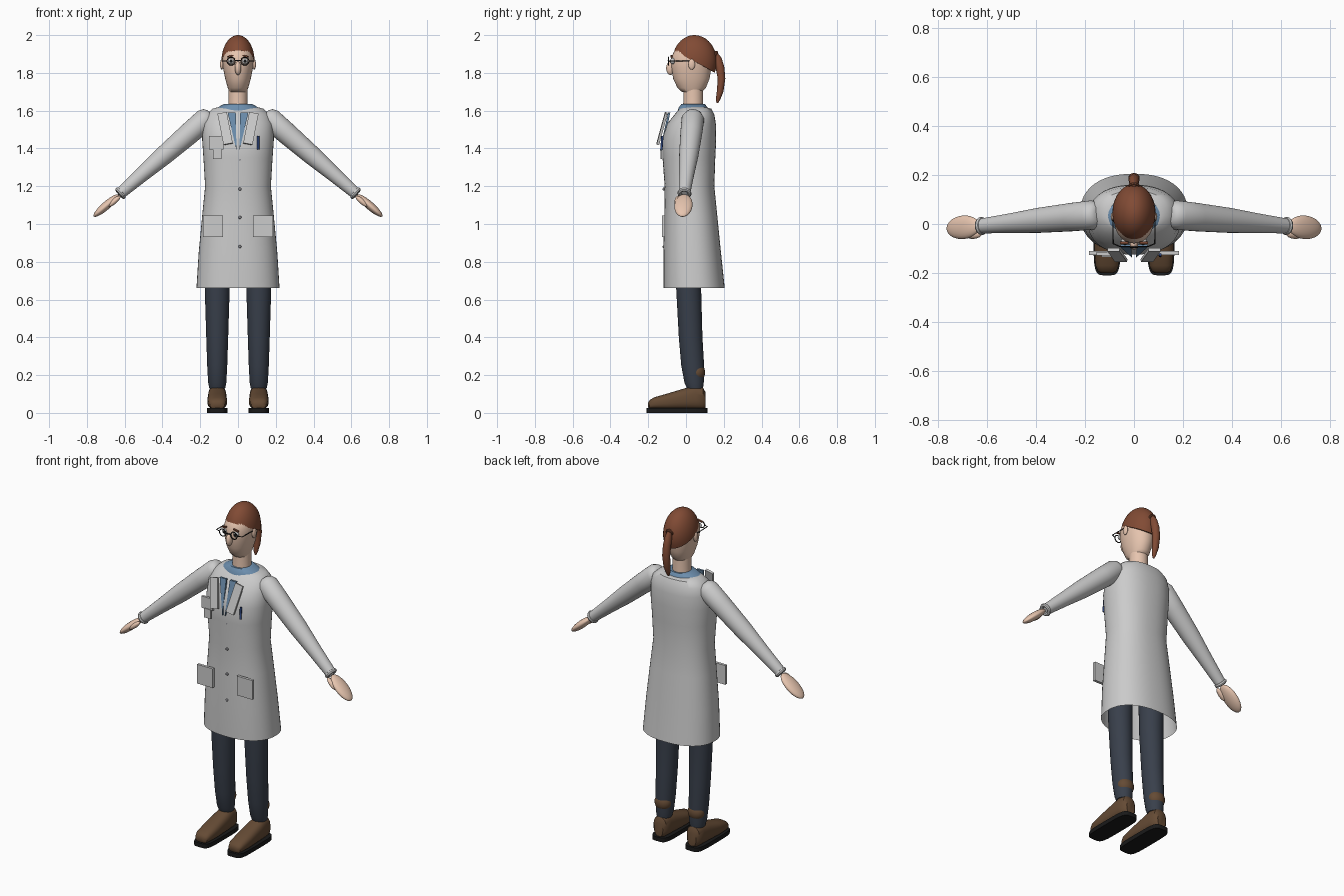
import bpy, bmesh
from math import sin, cos, pi, radians, acos
from mathutils import Vector, Matrix

if "Cube" in bpy.data.objects:
    bpy.data.objects.remove(bpy.data.objects["Cube"])

def mat(name, r, g, b):
    m = bpy.data.materials.new(name)
    m.diffuse_color = (r, g, b, 1)
    m.use_nodes = True
    m.node_tree.nodes["Principled BSDF"].inputs["Base Color"].default_value = m.diffuse_color
    return m

WHITE = mat("white_cloth", .80, .82, .79)
SKIN = mat("skin", .80, .56, .43)
HAIR = mat("hair", .22, .07, .035)
BLUE = mat("shirt_blue", .15, .27, .42)
NAVY = mat("pen_blue", .03, .07, .25)
TROUSER = mat("trouser", .04, .05, .07)
BROWN = mat("shoe_brown", .13, .07, .035)
BLACK = mat("black", .01, .01, .01)
EYE = mat("eye_white", .9, .9, .9)
GREY = mat("button_grey", .25, .25, .27)

def finish(name, bm, material, matrix=None):
    if matrix:
        bm.transform(matrix)
    bmesh.ops.recalc_face_normals(bm, faces=bm.faces)
    me = bpy.data.meshes.new(name)
    bm.to_mesh(me)
    bm.free()
    me.materials.append(material)
    ob = bpy.data.objects.new(name, me)
    bpy.context.collection.objects.link(ob)
    return ob

def skin_rings(bm, rings, caps):
    vs = [[bm.verts.new(p) for p in ring] for ring in rings]
    n = len(vs[0])
    for a, b in zip(vs, vs[1:]):
        for i in range(n):
            j = (i + 1) % n
            bm.faces.new((a[i], a[j], b[j], b[i]))
    for use, ring in zip(caps, (vs[0], vs[-1])):
        if use:
            bm.faces.new(ring)

def loft(name, rings, material, cx=0, axis='z', caps=(1, 1), e=2.0, matrix=None, n=36):
    """rings: (position along axis, half width in x, low, high of the other axis)"""
    out = []
    for t, rx, lo, hi in rings:
        ring = []
        for i in range(n):
            c, s = cos(2 * pi * i / n), sin(2 * pi * i / n)
            x = cx + rx * abs(c) ** (2 / e) * (1 if c > 0 else -1)
            o = (lo + hi) / 2 + (hi - lo) / 2 * abs(s) ** (2 / e) * (1 if s > 0 else -1)
            ring.append((x, o, t) if axis == 'z' else (x, t, o))
        out.append(ring)
    bm = bmesh.new()
    skin_rings(bm, out, caps)
    return finish(name, bm, material, matrix)

def ball(name, loc, r, material, rot=None):
    bm = bmesh.new()
    bmesh.ops.create_uvsphere(bm, u_segments=24, v_segments=14, radius=1)
    m = Matrix.Translation(loc) @ (rot or Matrix()) @ Matrix.Diagonal((*r, 1))
    return finish(name, bm, material, m)

def box(name, loc, size, material, rot=None):
    bm = bmesh.new()
    bmesh.ops.create_cube(bm, size=1)
    m = Matrix.Translation(loc) @ (rot or Matrix()) @ Matrix.Diagonal((*size, 1))
    return finish(name, bm, material, m)

def rod(name, a, b, r, material):
    a, b = Vector(a), Vector(b)
    bm = bmesh.new()
    bmesh.ops.create_cone(bm, cap_ends=True, segments=12, radius1=r, radius2=r, depth=(b - a).length)
    rot = (b - a).to_track_quat('Z', 'Y').to_matrix().to_4x4()
    return finish(name, bm, material, Matrix.Translation((a + b) / 2) @ rot)

def ring(name, R, r, material, matrix):
    bm = bmesh.new()
    path = [(R + r * cos(a * pi / 4), r * sin(a * pi / 4)) for a in range(8)]
    rows = [[(p * cos(i * pi / 14), p * sin(i * pi / 14), z) for p, z in path] for i in range(28)]
    skin_rings(bm, rows + [rows[0]], (0, 0))
    bmesh.ops.remove_doubles(bm, verts=bm.verts, dist=1e-5)
    return finish(name, bm, material, matrix)

# coat body, open at the hem
loft("coat", [(.66, .22, -.12, .205), (.85, .208, -.12, .185), (1.05, .189, -.115, .165),
              (1.2, .174, -.113, .15), (1.35, .183, -.124, .155), (1.45, .19, -.125, .16),
              (1.53, .186, -.1, .158), (1.58, .168, -.06, .15), (1.61, .135, -.035, .135),
              (1.62, .1, -.02, .1)], WHITE, caps=(0, 1), e=2.3, n=48)
# shirt collar and neck
loft("shirt_collar", [(1.59, .12, -.045, .122), (1.615, .112, -.04, .115), (1.635, .075, -.025, .1)], BLUE)
loft("neck", [(1.58, .056, -.018, .094), (1.65, .05, -.014, .09), (1.74, .05, -.014, .09)], SKIN)
# head
loft("head", [(1.695, .03, 0, .07), (1.70, .045, -.022, .085), (1.72, .054, -.045, .105),
              (1.77, .068, -.068, .125), (1.83, .08, -.078, .135), (1.88, .083, -.079, .138),
              (1.92, .075, -.06, .135), (1.96, .052, -.02, .11)], SKIN, e=2.1)
ball("nose", (0, -.083, 1.825), (.017, .022, .036), SKIN)

# hair cap with a hairline that is high in front and low behind
bm = bmesh.new()
rows = []
for k in range(13):
    row = []
    for i in range(40):
        a = 2 * pi * i / 40
        phi = radians(90 + 25 * sin(a)) * (k + .15) / 12.15
        row.append((.088 * sin(phi) * cos(a), .045 + .118 * sin(phi) * sin(a), 1.86 + .14 * cos(phi)))
    rows.append(row)
skin_rings(bm, rows, (1, 1))
finish("hair", bm, HAIR)
# ponytail
loft("ponytail", [(1.64, .004, .162, .17), (1.66, .012, .158, .182), (1.70, .019, .163, .198),
                  (1.77, .023, .168, .208), (1.83, .022, .156, .203), (1.88, .018, .14, .188),
                  (1.915, .008, .135, .16)], HAIR, n=20)
ring("hair_tie", .018, .006, HAIR, Matrix.Translation((0, .155, 1.895)) @ Matrix.Rotation(radians(60), 4, 'X'))
# glasses bridge
rod("glasses_bridge", (-.016, -.094, 1.865), (.016, -.094, 1.865), .003, BLACK)

# buttons
for z in (1.34, 1.185, 1.035, .88):
    ball("button", (.01, -.118, z), (.008, .006, .008), GREY)
# breast pocket, badge and pen
box("breast_pocket", (-.115, -.122, 1.43), (.075, .014, .07), WHITE)
box("badge", (-.11, -.13, 1.372), (.045, .008, .055), WHITE)
rod("pen", (.107, -.13, 1.395), (.107, -.125, 1.465), .006, NAVY)

for s in (-1, 1):
    # face details
    ball("ear", (s * .086, .03, 1.845), (.009, .018, .028), SKIN)
    ball("eye", (s * .037, -.07, 1.862), (.016, .014, .016), EYE)
    ball("pupil", (s * .037, -.081, 1.862), (.008, .006, .008), BLACK)
    box("eyebrow", (s * .04, -.076, 1.889), (.034, .01, .007), HAIR, Matrix.Rotation(s * radians(12), 4, 'Y'))
    ring("glasses_rim", .021, .0028, BLACK,
         Matrix.Translation((s * .037, -.092, 1.862)) @ Matrix.Rotation(pi / 2, 4, 'X'))
    rod("glasses_hinge", (s * .058, -.092, 1.864), (s * .085, -.08, 1.864), .0025, BLACK)
    rod("glasses_temple", (s * .085, -.082, 1.864), (s * .086, .035, 1.862), .0025, BLACK)

    # lapels and shirt front
    tilt = Matrix.Rotation(s * radians(11), 4, 'Y') @ Matrix.Rotation(radians(-15), 4, 'X')
    box("lapel", (s * .068, -.127, 1.505), (.05, .014, .172), WHITE, tilt)
    bm = bmesh.new()
    tri = [(s * .012, -.095, 1.59), (s * .055, -.095, 1.59), (s * .008, -.138, 1.39)]
    f = bm.faces.new([bm.verts.new(p) for p in tri])
    ext = bmesh.ops.extrude_face_region(bm, geom=[f])
    bmesh.ops.translate(bm, vec=(0, .012, 0), verts=[v for v in ext["geom"] if isinstance(v, bmesh.types.BMVert)])
    finish("shirt_front", bm, BLUE)
    # hip pocket
    box("hip_pocket", (s * .132, -.118, .988), (.104, .016, .115), WHITE)

    # sleeve, cuff and hand along the arm direction
    start, end = Vector((s * .165, .037, 1.56)), Vector((s * .622, -.008, 1.163))
    d = (end - start).normalized()
    side = (Vector((0, 1, 0)) - d * d.y).normalized()
    arm = Matrix((side.cross(d), side, d)).transposed().to_4x4()
    prof = [(-.03, .03), (-.018, .048), (.01, .06), (.12, .058), (.3, .051), (.45, .04), (.6, .031)]
    loft("sleeve", [(t, r, -r, r) for t, r in prof], WHITE, matrix=Matrix.Translation(start) @ arm, n=28)
    ring("cuff", .026, .011, WHITE, Matrix.Translation(end) @ arm)
    ball("hand", end + d * .10 + Vector((0, .002, 0)), (.022, .048, .088), SKIN, arm)
    ball("thumb", end + d * .05 + Vector((s * -.005, -.032, -.01)), (.014, .017, .042), SKIN, arm)

    # trouser leg
    x = s * .11
    loft("trouser_leg", [(.13, .042, .005, .09), (.16, .048, -.008, .094), (.25, .053, -.025, .096),
                         (.4, .058, -.038, .087), (.66, .066, -.052, .08), (.9, .07, -.055, .085)], TROUSER, cx=x)
    # shoe, ankle and sole
    loft("shoe", [(-.2, .022, .028, .055), (-.192, .038, .02, .068), (-.17, .047, .02, .082),
                  (-.1, .052, .018, .102), (0, .05, .018, .132), (.05, .048, .018, .147),
                  (.09, .042, .018, .135), (.103, .028, .025, .11)], BROWN, cx=x, axis='y', e=2.6)
    ball("ankle", (x, .058, .215), (.05, .043, .05), BROWN)
    loft("sole", [(.005 - .005, .055, -.21, .115), (.025, .055, -.21, .115)], BLACK, cx=x, e=4.5)

# smooth shading with sharp edges kept
bpy.ops.object.select_all(action='SELECT')
bpy.context.view_layer.objects.active = bpy.context.selected_objects[0]
bpy.ops.object.shade_smooth_by_angle(angle=radians(40))
